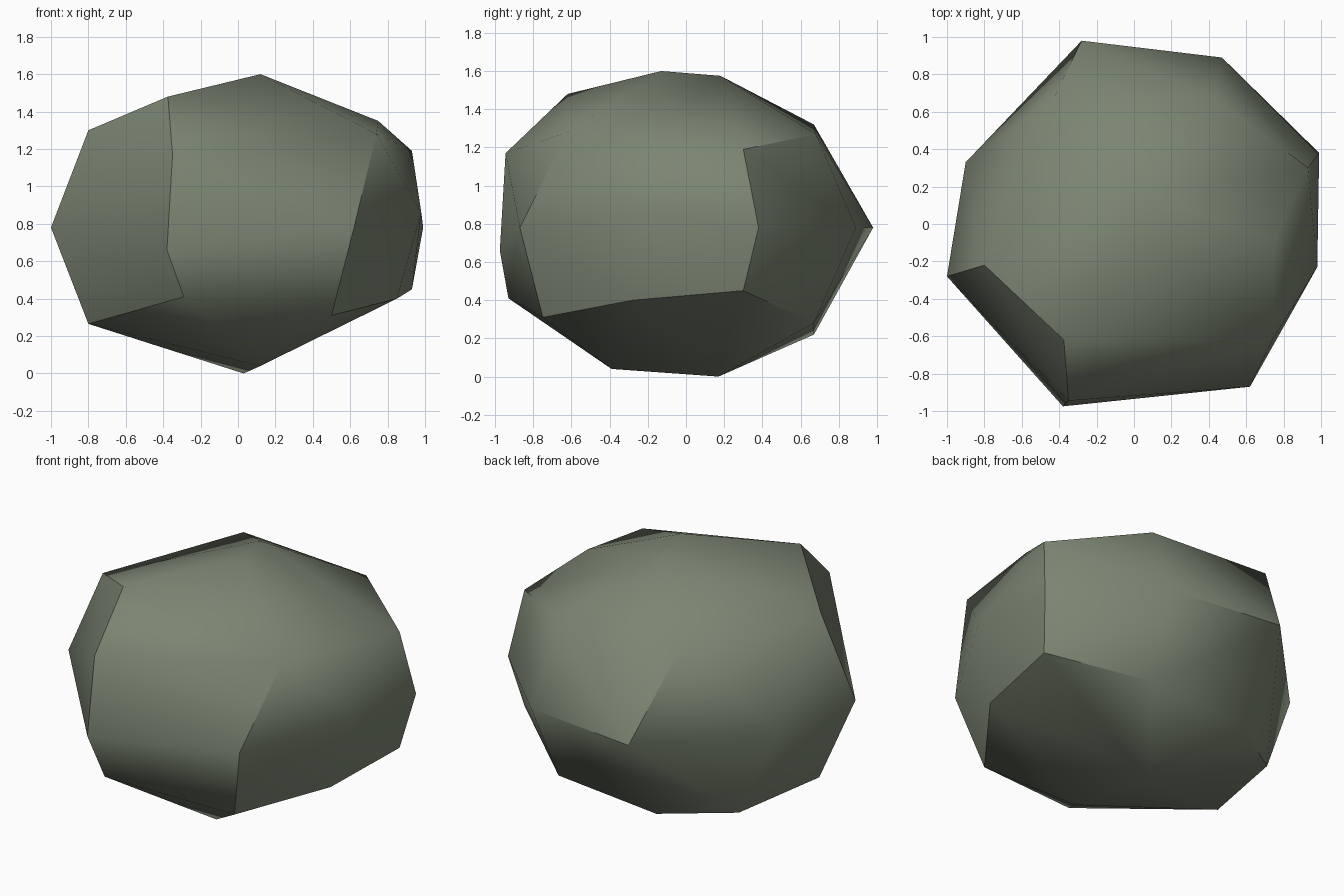
import bpy, bmesh, math

if "Cube" in bpy.data.objects:
    bpy.data.objects.remove(bpy.data.objects["Cube"])

# Corner points of the boulder, in rings from top to bottom
crown = [(.03, .18, 1.575), (.12, -.13, 1.6), (-.375, -.62, 1.48)]
shoulder = [(-.8, -.22, 1.3), (-.43, .67, 1.32), (.43, .68, 1.27), (.93, .3, 1.19),
            (.75, -.08, 1.35), (.74, -.62, 1.28), (-.35, -.945, 1.17)]
waist = [(-1, -.28, .78), (-.9, .33, .78), (-.28, .98, .78), (.47, .89, .78),
         (.99, .38, .78), (.98, -.23, .86), (.62, -.87, .78), (-.38, -.975, .66)]
foot = [(-.8, -.2, .265), (-.66, .41, .235), (-.26, .67, .22), (.43, .67, .28),
        (.93, .3, .45), (.85, -.28, .4), (.5, -.75, .31), (-.29, -.93, .41)]
base = [(.03, .17, 0), (.12, -.39, .04)]

# Wrap the points in a faceted skin
bm = bmesh.new()
for p in crown + shoulder + waist + foot + base:
    bm.verts.new(p)
bmesh.ops.convex_hull(bm, input=bm.verts)
bmesh.ops.recalc_face_normals(bm, faces=bm.faces)
mesh = bpy.data.meshes.new("boulder")
bm.to_mesh(mesh)
bm.free()

# Mossy grey stone
stone = bpy.data.materials.new("mossy grey stone")
stone.diffuse_color = (.2, .235, .17, 1)
stone.use_nodes = True
stone.node_tree.nodes["Principled BSDF"].inputs["Base Color"].default_value = stone.diffuse_color
mesh.materials.append(stone)

boulder = bpy.data.objects.new("boulder", mesh)
bpy.context.collection.objects.link(boulder)
bpy.context.view_layer.objects.active = boulder
boulder.select_set(True)
bpy.ops.object.shade_smooth_by_angle(angle=math.radians(40))
